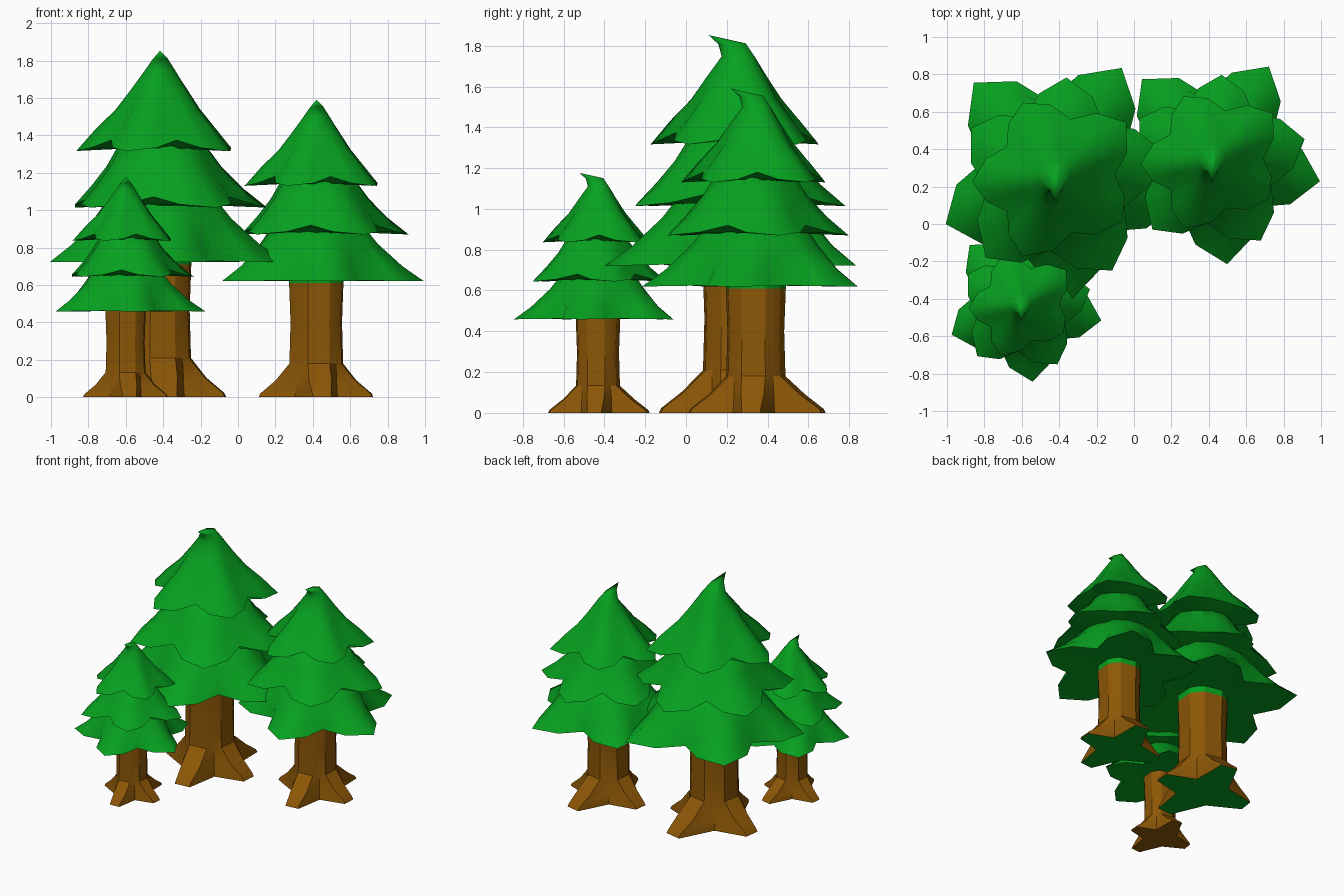
import bpy, bmesh
from math import radians, sin, cos
from mathutils import Vector

cube = bpy.data.objects.get("Cube")
if cube:
    bpy.data.objects.remove(cube, do_unlink=True)


def material(name, color):
    m = bpy.data.materials.new(name)
    m.diffuse_color = color
    m.use_nodes = True
    m.node_tree.nodes["Principled BSDF"].inputs["Base Color"].default_value = color
    return m


GREEN = material("needle green", (0.002, 0.355, 0.014, 1))
BROWN = material("bark brown", (0.265, 0.095, 0.002, 1))
COLLAR = 0.61


def loft(name, rings, mats, place, tip=None, green_ends=False, sharp=60):
    """Skin rings from bottom to top, closing the ends with a cap and a tip."""
    bm = bmesh.new()
    loops = [[bm.verts.new(p) for p in ring] for ring in rings]
    n = len(loops[0])
    for a, b in zip(loops, loops[1:]):
        for i in range(n):
            j = (i + 1) % n
            bm.faces.new((a[i], a[j], b[j], b[i]))
    base = bm.faces.new(loops[0][::-1])
    if tip:
        t = bm.verts.new(tip)
        for i in range(n):
            bm.faces.new((loops[-1][i], loops[-1][(i + 1) % n], t))
    else:
        bm.faces.new(loops[-1])
    bmesh.ops.recalc_face_normals(bm, faces=bm.faces)
    # Where asked, the trunk is green on its base and above the collar
    if green_ends:
        for f in bm.faces:
            f.material_index = int(f == base or f.calc_center_median().z > COLLAR)
    mesh = bpy.data.meshes.new(name)
    bm.to_mesh(mesh)
    bm.free()
    for m in mats:
        mesh.materials.append(m)
    obj = bpy.data.objects.new(name, mesh)
    bpy.context.collection.objects.link(obj)
    x, y, s = place
    obj.location = (x, y, 0)
    obj.scale = (s, s, s)
    bpy.ops.object.select_all(action='DESELECT')
    obj.select_set(True)
    bpy.context.view_layer.objects.active = obj
    bpy.ops.object.shade_smooth_by_angle(angle=radians(sharp))


def star_ring(tips, ft, fv, zt, zv, dy=0.0, squash=1.0):
    """Five branch tips, each with a shoulder, a valley and another shoulder."""
    pts = []
    for k, (a0, r0) in enumerate(tips):
        a1, r1 = tips[(k + 1) % len(tips)]
        if a1 < a0:
            a1 += 360
        fs, zs = 0.56 * ft + 0.44 * fv, 0.7 * zt + 0.3 * zv
        for t, f, z in ((0, ft, zt), (0.26, fs, zs), (0.5, fv, zv), (0.74, fs, zs)):
            a = radians(a0 + (a1 - a0) * t)
            r = (r0 + (r1 - r0) * t) * f
            pts.append(Vector((r * cos(a) * squash, r * sin(a) + dy, z)))
    return pts


# Branch layers: tips as (angle, reach), rings as (tip factor, valley factor, tip z, valley z)
LAYERS = {
    "lower_branches": (
        [(-82, .56), (-11, .585), (59, .585), (131, .575), (203, .55)],
        [(.36, .36, .65, .65), (1, .6, .62, .625), (.8, .58, .7, .72),
         (.57, .51, .82, .82), (.37, .37, .96, .96)]),
    "middle_branches": (
        [(-59, .5), (13, .505), (84, .46), (150, .45), (229, .49)],
        [(.5, .5, .88, .88), (1, .68, .87, .92), (.77, .6, .96, .99),
         (.57, .5, 1.06, 1.06), (.36, .36, 1.2, 1.2)]),
    "upper_branches": (
        [(-34, .365), (38, .41), (114, .375), (183, .385), (247, .395)],
        [(.48, .48, 1.14, 1.14), (1, .7, 1.13, 1.18), (.77, .55, 1.23, 1.25),
         (.53, .43, 1.32, 1.33), (.35, .32, 1.41, 1.41),
         (.18, .18, 1.5, 1.5, .005), (.15, .15, 1.55, 1.555, -.02, .6)]),
}

# Four roots as (angle, reach); trunk rings as (root factor, valley radius, spread, height)
ROOTS = [(-85, .33), (-4, .305), (78, .345), (172, .31)]
TRUNK = [(1, .16, 9, 0), (.97, .155, 9, .02), (.71, .15, 15, .09), (.47, .148, 23, .18),
         (.45, .145, 23, .4), (.475, .15, 23, COLLAR), (.475, .15, 23, .7)]


def trunk_ring(factor, valley, spread, z):
    pts = []
    for k, (a, reach) in enumerate(ROOTS):
        following = ROOTS[(k + 1) % len(ROOTS)][0]
        middle = ((following - a) % 360) / 2
        # The roots differ in reach, but the shaft is even
        r = reach * factor if z < .15 else .32 * factor
        for da, radius in ((-spread, r), (spread, r), (middle, valley)):
            t = radians(a + da)
            pts.append(Vector((radius * cos(t), radius * sin(t), z)))
    return pts


def build_tree(prefix, x, y, s, green_ends):
    place = (x, y, s)
    loft(prefix + "_trunk", [trunk_ring(*r) for r in TRUNK], [BROWN, GREEN],
         place, green_ends=green_ends, sharp=30)
    for name, (tips, rings) in LAYERS.items():
        # The crown ends in a beak bent forward
        tip = (0, -.12, 1.59) if name == "upper_branches" else None
        loft(prefix + "_" + name, [star_ring(tips, *r) for r in rings],
             [GREEN], place, tip=tip)


# The two larger trunks have green ends
build_tree("large_tree", -.417, .25, 1.165, True)
build_tree("medium_tree", .42, .34, 1.0, True)
build_tree("small_tree", -.6, -.433, .74, False)
